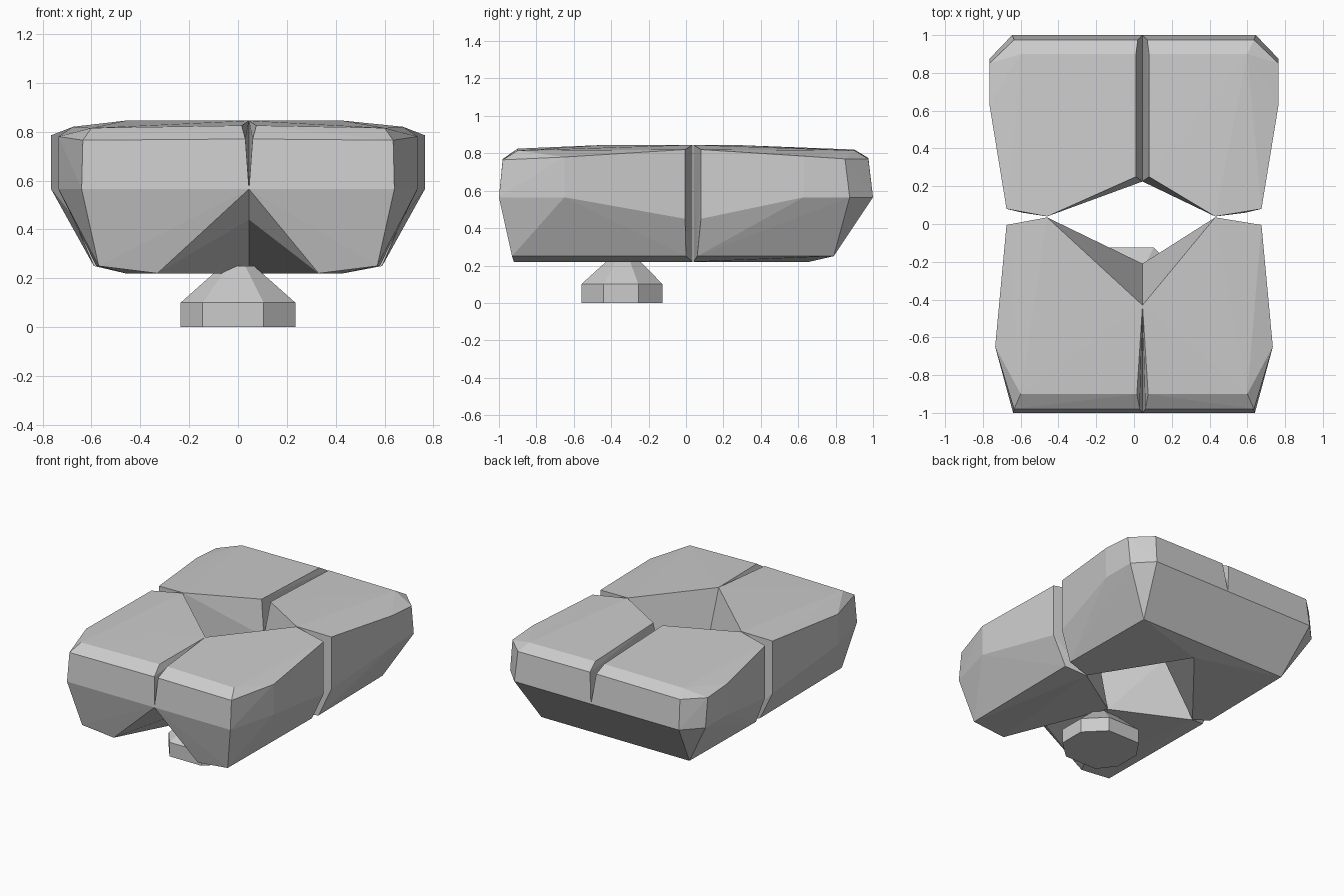
import bpy, bmesh, math

SEAM = 0.045  # x of the seam between left and right blocks


def hull(name, pts):
    """Flat-faced convex solid through the given corner points."""
    bm = bmesh.new()
    for p in pts:
        bm.verts.new(p)
    res = bmesh.ops.convex_hull(bm, input=bm.verts[:])
    loose = [v for v in bm.verts if not v.link_faces]
    bmesh.ops.delete(bm, geom=loose, context='VERTS')
    bmesh.ops.dissolve_limit(bm, angle_limit=math.radians(0.5),
                             verts=bm.verts[:], edges=bm.edges[:])
    bmesh.ops.recalc_face_normals(bm, faces=bm.faces[:])
    me = bpy.data.meshes.new(name)
    bm.to_mesh(me)
    bm.free()
    ob = bpy.data.objects.new(name, me)
    bpy.context.collection.objects.link(ob)
    return ob


def mirrored(p):
    """Outer corners mirror about x = 0, seam corners about the seam."""
    x, y, z = p
    if x > -0.2:
        x = 2 * SEAM - x
    elif abs(x + 0.46) < 0.001:
        x = 0.43
    else:
        x = -x
    return (x, y, z)


# Front block: top, rim, middle belt, then hollowed underside
front = [
    (0.045, -0.43, 0.845), (-0.46, 0.035, 0.845), (-0.675, -0.005, 0.82),
    (0.015, -0.90, 0.825), (-0.60, -0.90, 0.815),
    (0.03, -0.98, 0.77), (-0.635, -0.98, 0.765), (-0.735, -0.65, 0.78),
    (0.045, -1.0, 0.565), (-0.64, -1.0, 0.565), (-0.735, -0.65, 0.565),
    (-0.675, -0.005, 0.45),
    (-0.33, -0.92, 0.22), (-0.57, -0.93, 0.25), (-0.58, 0.0, 0.25),
    (-0.46, 0.035, 0.22), (0.045, -0.21, 0.22), (0.045, -0.88, 0.44),
]

# Back block: top, rim, middle belt, then underside
back = [
    (0.01, 0.25, 0.845), (-0.46, 0.04, 0.845), (-0.675, 0.08, 0.82),
    (0.01, 0.90, 0.82), (-0.60, 0.90, 0.815),
    (0.02, 0.975, 0.775), (-0.635, 0.975, 0.77),
    (-0.765, 0.85, 0.77), (-0.765, 0.63, 0.785),
    (0.045, 1.0, 0.565), (-0.645, 1.0, 0.565), (-0.765, 0.875, 0.565),
    (-0.765, 0.63, 0.565), (-0.675, 0.08, 0.45), (0.045, 0.225, 0.60),
    (-0.58, 0.79, 0.25), (0.045, 0.79, 0.25), (0.045, 0.66, 0.22),
    (-0.46, 0.04, 0.22), (-0.59, 0.06, 0.25),
]

for name, pts in (("front_block", front), ("back_block", back)):
    hull(name + "_left", pts)
    hull(name + "_right", [mirrored(p) for p in pts])

# Foot: eight-sided knob tapering up into the underside
octagon = [(-0.145, -0.56), (0.105, -0.56), (0.235, -0.44), (0.235, -0.255),
           (0.105, -0.125), (-0.145, -0.125), (-0.235, -0.255), (-0.235, -0.44)]
foot = []
for z, s in ((0.0, 1.0), (0.1, 1.0), (0.25, 0.28)):
    foot += [(x * s, -0.33 + (y + 0.33) * s, z) for x, y in octagon]
hull("foot", foot)
